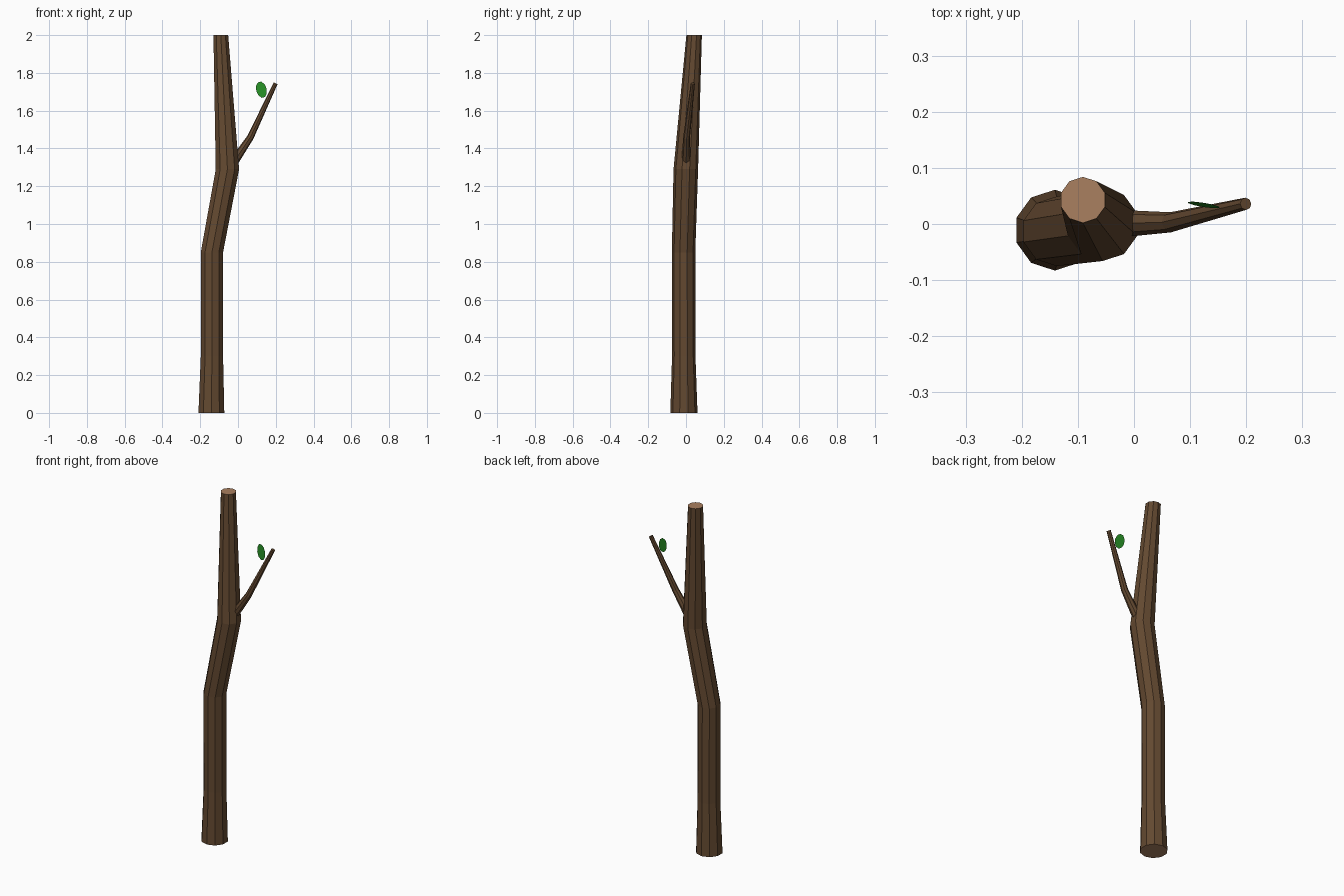
import bpy, bmesh, math
from mathutils import Vector

if "Cube" in bpy.data.objects:
    bpy.data.objects.remove(bpy.data.objects["Cube"])


def material(name, rgb):
    m = bpy.data.materials.new(name)
    m.diffuse_color = (*rgb, 1)
    m.use_nodes = True
    m.node_tree.nodes["Principled BSDF"].inputs["Base Color"].default_value = m.diffuse_color
    return m


bark = material("bark brown", (0.125, 0.066, 0.030))
wood = material("cut wood tan", (0.40, 0.215, 0.115))
green = material("leaf green", (0.020, 0.27, 0.018))


def finish(bm, name, mats):
    me = bpy.data.meshes.new(name)
    bm.to_mesh(me)
    bm.free()
    for m in mats:
        me.materials.append(m)
    ob = bpy.data.objects.new(name, me)
    bpy.context.collection.objects.link(ob)
    return ob


def tube(name, path, sides, mats, level=False):
    """Loft rings of (x, y, z, radius); level keeps every ring horizontal."""
    bm = bmesh.new()
    pts = [Vector(p[:3]) for p in path]
    rings = []
    for i, p in enumerate(pts):
        d = (pts[min(i + 1, len(pts) - 1)] - pts[max(i - 1, 0)]).normalized()
        if level:
            d = Vector((0, 0, 1))
        v = (Vector((0, 1, 0)) - d * d.y).normalized()
        u = v.cross(d)
        ring = []
        for k in range(sides):
            a = math.pi / 2 + k * math.tau / sides
            ring.append(bm.verts.new(p + path[i][3] * (u * math.cos(a) + v * math.sin(a))))
        rings.append(ring)
    for a, b in zip(rings, rings[1:]):
        for k in range(sides):
            n = (k + 1) % sides
            bm.faces.new((a[k], a[n], b[n], b[k]))
    # end caps use the last material in the list
    for cap in (bm.faces.new(rings[0][::-1]), bm.faces.new(rings[-1])):
        cap.material_index = len(mats) - 1
    bmesh.ops.recalc_face_normals(bm, faces=bm.faces)
    return finish(bm, name, mats)


# Crooked trunk with sawn ends
tube("trunk", [(-0.141, -0.011, 0.0, 0.072),
               (-0.138, -0.012, 0.3, 0.062),
               (-0.138, -0.013, 0.85, 0.062),
               (-0.056, -0.001, 1.29, 0.065),
               (-0.091, 0.043, 2.0, 0.041)], 10, [bark, wood], level=True)

# Side branch, rooted inside the trunk
tube("branch", [(-0.045, 0.0, 1.295, 0.026),
                (0.065, 0.003, 1.458, 0.018),
                (0.199, 0.036, 1.744, 0.011)], 8, [bark])

# Single flat leaf beside the branch tip
bm = bmesh.new()
tilt = math.radians(14)
verts = []
for k in range(10):
    a = k * math.tau / 10
    s, l = 0.028 * math.cos(a), 0.044 * math.sin(a)
    x = s * math.cos(tilt) - l * math.sin(tilt)
    z = s * math.sin(tilt) + l * math.cos(tilt)
    verts.append(bm.verts.new((0.124 + x, 0.034 - 0.13 * x + 0.09 * z, 1.711 + z)))
bm.faces.new(verts)
finish(bm, "leaf", [green])
